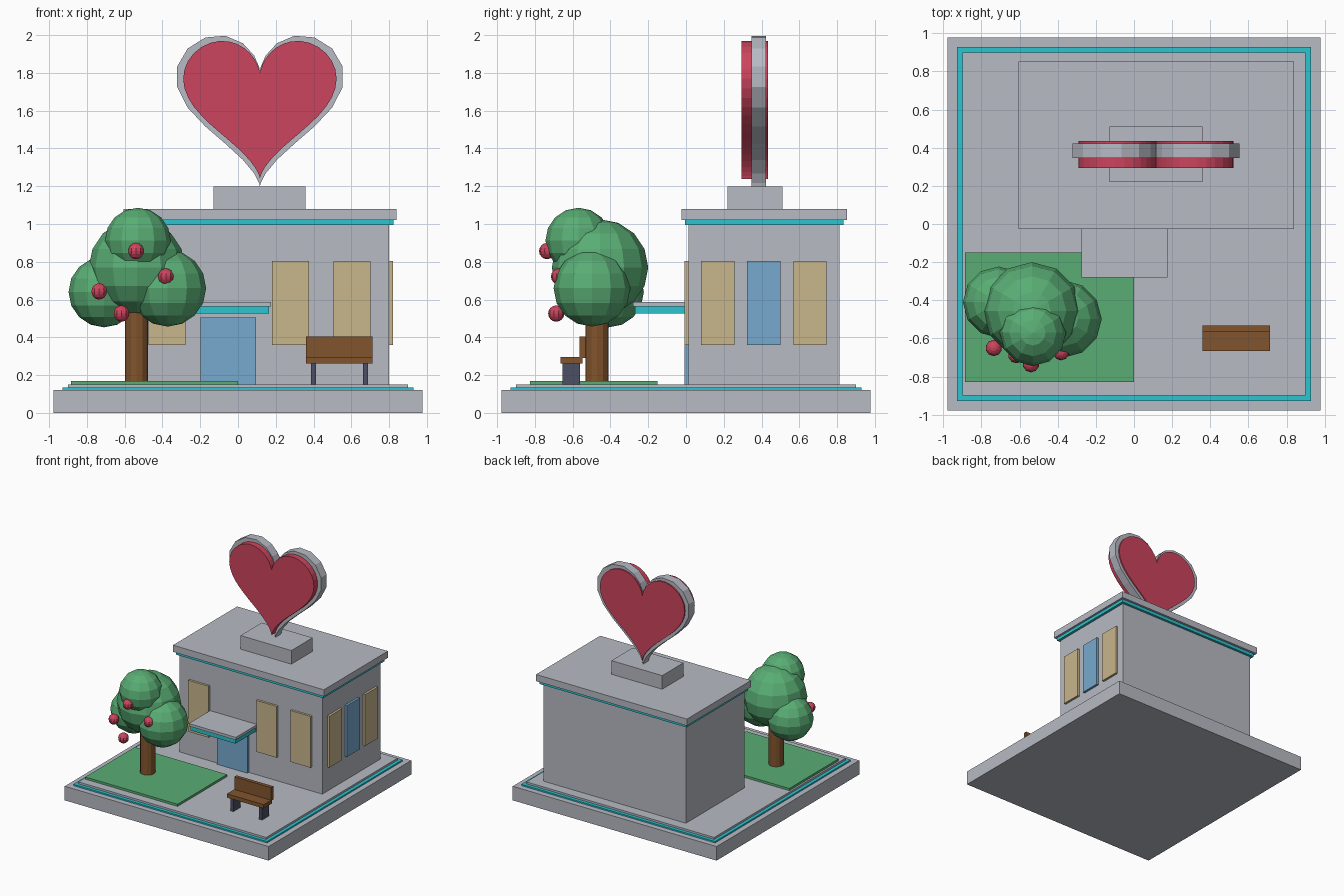
import bpy
import bmesh
from math import sin, cos, tau

cube = bpy.data.objects.get("Cube")
if cube:
    bpy.data.objects.remove(cube, do_unlink=True)


def material(name, r, g, b):
    m = bpy.data.materials.new(name)
    m.use_nodes = True
    m.diffuse_color = (r, g, b, 1)
    m.node_tree.nodes["Principled BSDF"].inputs["Base Color"].default_value = (r, g, b, 1)
    return m


GREY = material("concrete grey", .48, .495, .55)
RED = material("heart red", .60, .058, .11)
GREEN = material("leaf green", .10, .42, .175)
TEAL = material("trim teal", .026, .55, .62)
BROWN = material("wood brown", .22, .09, .026)
TAN = material("shutter tan", .58, .47, .265)
BLUE = material("glass blue", .18, .40, .61)
DARK = material("metal dark", .07, .08, .125)


def finish(name, bm, mat):
    mesh = bpy.data.meshes.new(name)
    bmesh.ops.recalc_face_normals(bm, faces=bm.faces)
    bm.to_mesh(mesh)
    bm.free()
    mesh.materials.append(mat)
    obj = bpy.data.objects.new(name, mesh)
    bpy.context.collection.objects.link(obj)
    return obj


def box(name, mat, x, y, z):
    """Box from (low, high) ranges on each axis."""
    bm = bmesh.new()
    bmesh.ops.create_cube(bm, size=1)
    for v in bm.verts:
        v.co = [lo + (c + .5) * (hi - lo) for c, (lo, hi) in zip(v.co, (x, y, z))]
    return finish(name, bm, mat)


def ball(name, mat, centre, radius, segments=12, rings=8):
    bm = bmesh.new()
    bmesh.ops.create_uvsphere(bm, u_segments=segments, v_segments=rings, radius=radius)
    bmesh.ops.translate(bm, verts=bm.verts, vec=centre)
    return finish(name, bm, mat)


def heart(name, mat, count, half_width, bottom, height, y0, y1):
    """Heart outline in the XZ plane, extruded from y0 to y1."""
    bm = bmesh.new()
    ring = []
    for i in range(count):
        t = tau * i / count
        h = 13 * cos(t) - 5 * cos(2 * t) - 2 * cos(3 * t) - cos(4 * t)
        ring.append(bm.verts.new((.116 + half_width * sin(t) ** 3, y0,
                                  bottom + height * (h + 17) / 28.95)))
    face = bm.faces.new(ring)
    side = bmesh.ops.extrude_face_region(bm, geom=[face])["geom"]
    moved = [g for g in side if isinstance(g, bmesh.types.BMVert)]
    bmesh.ops.translate(bm, verts=moved, vec=(0, y1 - y0, 0))
    return finish(name, bm, mat)


def square(half):
    return (-half, half), (-half, half)


# Ground
box("base_slab", GREY, *square(.977), (0, .122))
box("base_trim", TEAL, *square(.929), (.12, .134))
box("pavement", GREY, *square(.90), (.12, .151))
box("lawn", GREEN, (-.885, 0), (-.827, -.15), (.15, .17))

# Building
box("walls", GREY, (-.567, .80), (.012, .812), (.15, 1.0))
box("roof_trim", TEAL, (-.588, .822), (-.006, .833), (.995, 1.024))
box("roof", GREY, (-.606, .84), (-.025, .853), (1.022, 1.08))
box("sign_plinth", GREY, (-.129, .358), (.219, .51), (1.08, 1.198))

# Windows and door
PANE_Z = (.36, .805)
for i, x in enumerate((-.473, .18, .506)):
    box(f"front_window_{i}", TAN, (x, x + .196), (-.007, .014), PANE_Z)
for i, (y, mat) in enumerate(((.08, TAN), (.323, BLUE), (.568, TAN))):
    box(f"side_window_{i}", mat, (.798, .82), (y, y + .176), PANE_Z)
box("door", BLUE, (-.198, .095), (-.007, .014), (.15, .505))

# Canopy over the door
box("canopy_trim", TEAL, (-.265, .165), (-.27, .014), (.526, .565))
box("canopy", GREY, (-.276, .175), (-.28, .014), (.564, .587))

# Heart sign
heart("sign_frame", GREY, 30, .445, 1.198, .802, .346, .423)
heart("sign_heart", RED, 60, .406, 1.238, .732, .294, .434)

# Tree
bm = bmesh.new()
bmesh.ops.create_cone(bm, cap_ends=True, segments=12, radius1=.061, radius2=.061, depth=.45)
bmesh.ops.translate(bm, verts=bm.verts, vec=(-.537, -.47, .375))
finish("trunk", bm, BROWN)

crown = {
    "crown_main": (-.535, -.455, .77, .255),
    "crown_top": (-.53, -.57, .912, .174),
    "crown_left": (-.71, -.41, .64, .187),
    "crown_right": (-.372, -.498, .66, .203),
}
for name, (x, y, z, r) in crown.items():
    ball(name, GREEN, (x, y, z), r)

fruit = ((-.54, -.735, .857), (-.735, -.65, .643), (-.617, -.687, .526), (-.382, -.672, .722))
for i, centre in enumerate(fruit):
    ball(f"fruit_{i}", RED, centre, .043, 10, 8)

# Bench
box("bench_seat", BROWN, (.36, .712), (-.665, -.548), (.262, .295))
box("bench_back", BROWN, (.36, .712), (-.565, -.533), (.29, .404))
for i, x in enumerate((.386, .661)):
    box(f"bench_leg_{i}", DARK, (x, x + .028), (-.655, -.56), (.15, .264))
